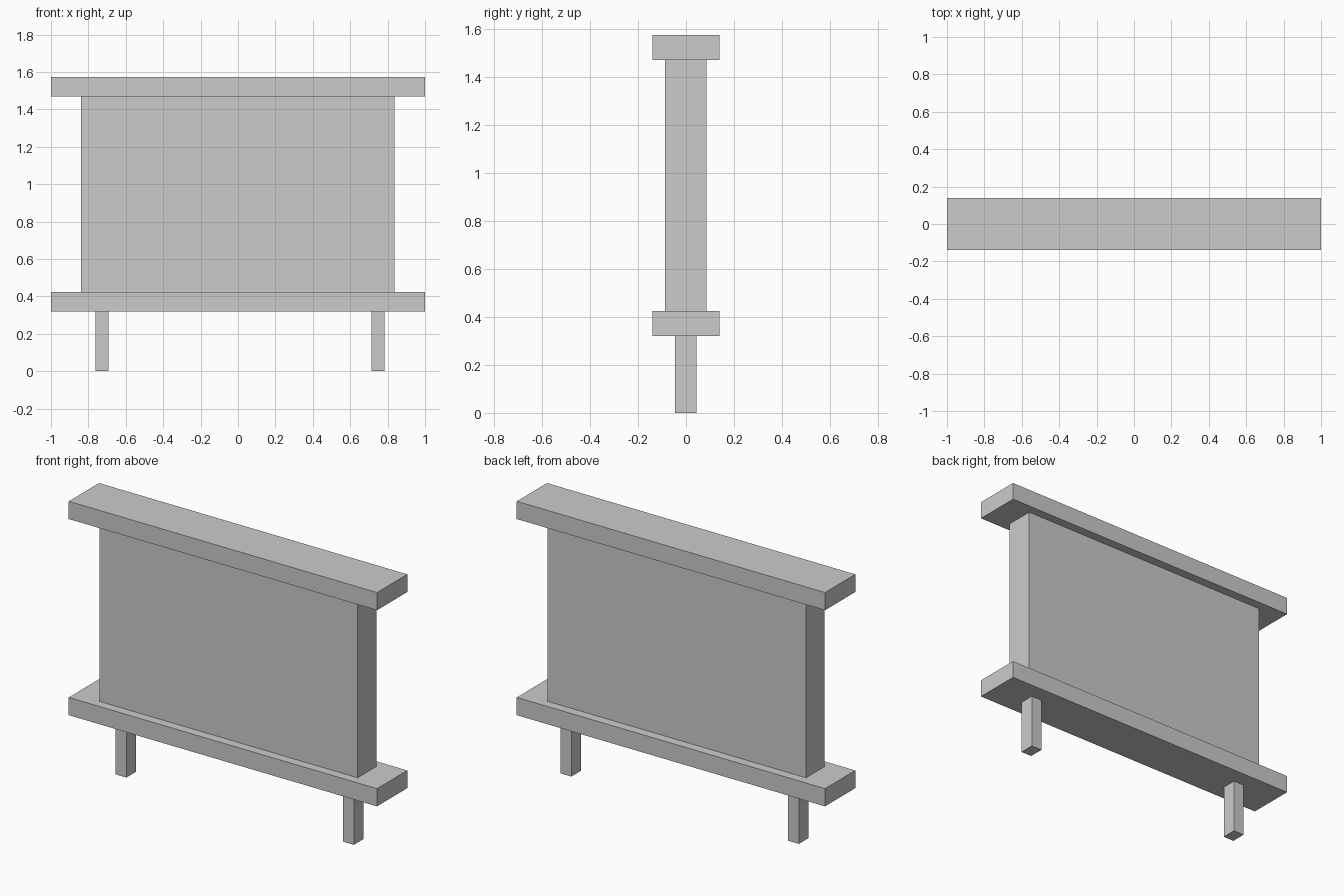
import bpy

if "Cube" in bpy.data.objects:
    bpy.data.objects.remove(bpy.data.objects["Cube"])


def box(name, x, y, z):
    """Box from (min, max) ranges on each axis."""
    bpy.ops.mesh.primitive_cube_add(size=1, location=[(a + b) / 2 for a, b in (x, y, z)])
    ob = bpy.context.object
    ob.name = name
    ob.scale = [b - a for a, b in (x, y, z)]
    bpy.ops.object.transform_apply(location=False, rotation=False, scale=True)
    return ob


# Matching top and bottom boards
for name, z in (("bottom_board", 0.32), ("top_board", 1.47)):
    box(name, (-1, 1), (-0.14, 0.14), (z, z + 0.104))

# Upright panel between the boards
box("panel", (-0.839, 0.837), (-0.087, 0.086), (0.424, 1.47))

# Two short legs, slightly off centre as a pair
for name, x in (("left_leg", -0.728), ("right_leg", 0.748)):
    box(name, (x - 0.035, x + 0.035), (-0.045, 0.044), (0, 0.32))
